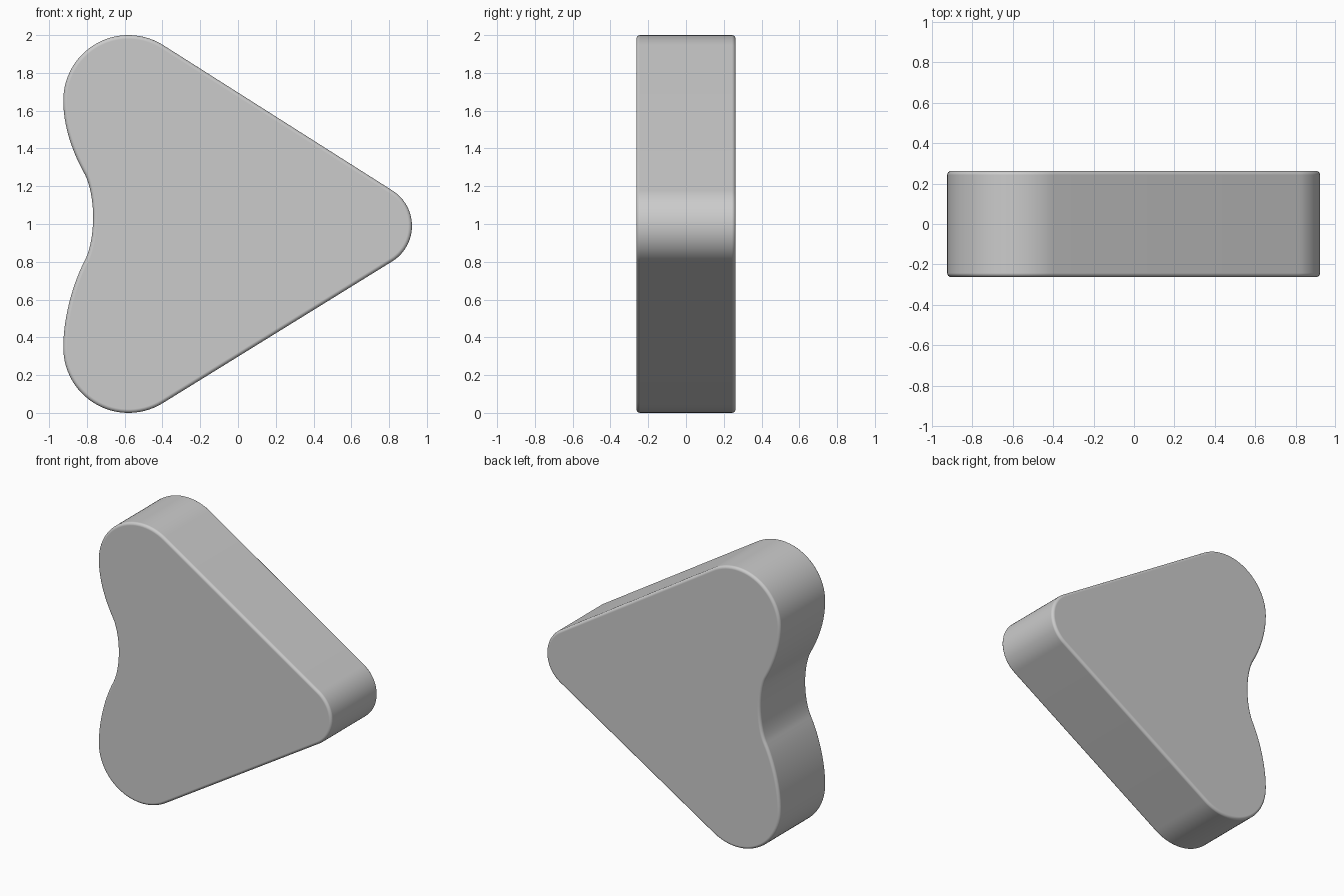
import bpy, bmesh
from math import sin, cos, radians
from mathutils import Vector
from mathutils.geometry import interpolate_bezier

if "Cube" in bpy.data.objects:
    bpy.data.objects.remove(bpy.data.objects["Cube"])

HALF_DEPTH = 0.263


def arc(cx, cz, r, a0, a1, n):
    """Points on a circle from angle a0 to a1 (degrees)."""
    angles = [radians(a0 + (a1 - a0) * i / n) for i in range(n + 1)]
    return [(cx + r * cos(a), cz + r * sin(a)) for a in angles]


def bez(a, b, c, d, n=14):
    """Inner points of a cubic bezier, ends left out."""
    pts = interpolate_bezier(*[Vector((x, z, 0)) for x, z in (a, b, c, d)], n)
    return [(p.x, p.y) for p in pts[1:-1]]


# Outline, counter-clockwise seen from the front
lobe_x, lobe_r, slope = -0.58, 0.345, 57.8
outline = arc(lobe_x, lobe_r, lobe_r, 180, 360 - slope, 28)      # lower lobe
outline += arc(0.70, 0.99, 0.221, -slope, slope, 24)             # tip
outline += arc(lobe_x, 2 - lobe_r, lobe_r, slope, 180, 28)       # upper lobe

# Waist on the left side: lobe flank, concave notch, lobe flank
top, bottom = (-0.925, 1.655), (-0.925, 0.345)
notch_t, notch_m, notch_b = (-0.812, 1.265), (-0.767, 1.035), (-0.812, 0.805)
outline += bez(top, (-0.925, 1.51), (-0.872, 1.372), notch_t) + [notch_t]
outline += bez(notch_t, (-0.783, 1.21), (-0.767, 1.12), notch_m) + [notch_m]
outline += bez(notch_m, (-0.767, 0.95), (-0.783, 0.86), notch_b) + [notch_b]
outline += bez(notch_b, (-0.872, 0.69), (-0.925, 0.51), bottom)

# Extrude the outline through the thickness
bm = bmesh.new()
face = bm.faces.new([bm.verts.new((x, -HALF_DEPTH, z)) for x, z in outline])
result = bmesh.ops.extrude_face_region(bm, geom=[face], use_keep_orig=True)
moved = [v for v in result["geom"] if isinstance(v, bmesh.types.BMVert)]
bmesh.ops.translate(bm, verts=moved, vec=(0, 2 * HALF_DEPTH, 0))
bmesh.ops.recalc_face_normals(bm, faces=bm.faces)
mesh = bpy.data.meshes.new("rounded_arrow_block")
bm.to_mesh(mesh)
bm.free()
mesh.shade_smooth()
block = bpy.data.objects.new("rounded_arrow_block", mesh)
bpy.context.collection.objects.link(block)

# Soft rim on both flat faces
bevel = block.modifiers.new("soft_rim", "BEVEL")
bevel.width = 0.02
bevel.segments = 4
bevel.limit_method = "ANGLE"
bevel.angle_limit = radians(50)
bevel.use_clamp_overlap = False
bevel.harden_normals = True
